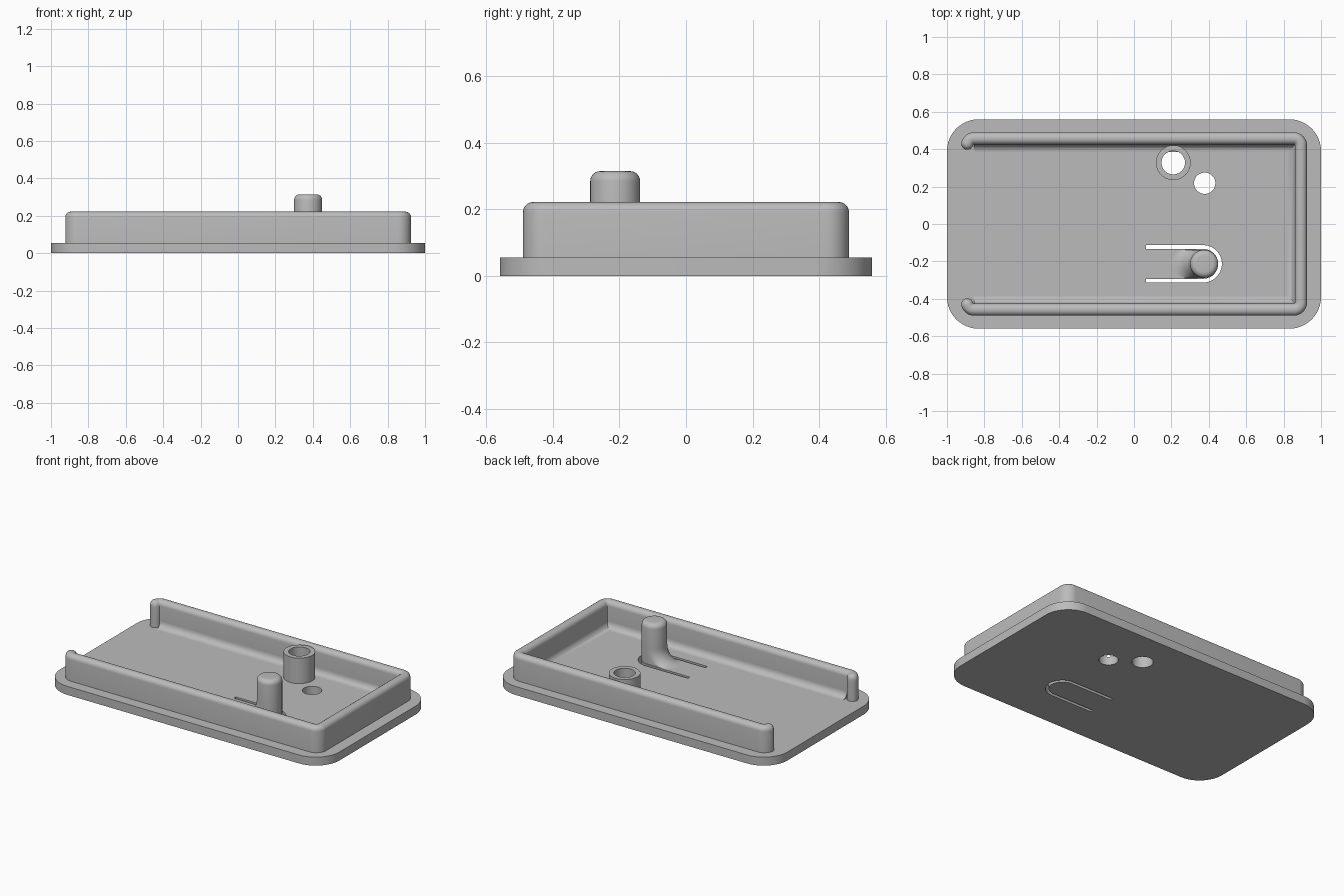
import bpy, bmesh, math
from mathutils import Vector

if "Cube" in bpy.data.objects:
    bpy.data.objects.remove(bpy.data.objects["Cube"])

grey = bpy.data.materials.new("light_grey")
grey.diffuse_color = (0.5, 0.5, 0.5, 1)
grey.use_nodes = True
grey.node_tree.nodes["Principled BSDF"].inputs["Base Color"].default_value = grey.diffuse_color
FLOOR, TOP = 0.055, 0.222


def arc(cx, cy, r, a0, a1, n):
    return [(cx + r * math.cos(math.radians(a0 + (a1 - a0) * i / n)),
             cy + r * math.sin(math.radians(a0 + (a1 - a0) * i / n))) for i in range(n + 1)]


def circle(cx, cy, r, n=48):
    return arc(cx, cy, r, 0, 360, n)[:-1]


def smooth(ob):
    bpy.ops.object.select_all(action='DESELECT')
    ob.select_set(True)
    bpy.context.view_layer.objects.active = ob
    bpy.ops.object.shade_smooth_by_angle(angle=math.radians(35))


def finish(name, bm):
    bmesh.ops.remove_doubles(bm, verts=bm.verts, dist=1e-5)
    bmesh.ops.recalc_face_normals(bm, faces=bm.faces)
    me = bpy.data.meshes.new(name)
    bm.to_mesh(me)
    bm.free()
    me.materials.append(grey)
    ob = bpy.data.objects.new(name, me)
    bpy.context.collection.objects.link(ob)
    smooth(ob)


def slab(name, loops, z0, z1):
    """Flat plate from an outline and holes, extruded from z0 to z1."""
    cu = bpy.data.curves.new(name, 'CURVE')
    cu.dimensions, cu.fill_mode, cu.extrude = '2D', 'BOTH', (z1 - z0) / 2
    for pts in loops:
        sp = cu.splines.new('POLY')
        sp.points.add(len(pts) - 1)
        for p, (x, y) in zip(sp.points, pts):
            p.co = (x, y, 0, 1)
        sp.use_cyclic_u = True
    tmp = bpy.data.objects.new(name + "_outline", cu)
    bpy.context.collection.objects.link(tmp)
    bpy.context.view_layer.update()
    bm = bmesh.new()
    bm.from_mesh(tmp.to_mesh())
    tmp.to_mesh_clear()
    bpy.data.objects.remove(tmp)
    bmesh.ops.translate(bm, verts=bm.verts, vec=(0, 0, (z0 + z1) / 2))
    finish(name, bm)


def loft(name, rings):
    bm = bmesh.new()
    vs = [[bm.verts.new(p) for p in ring] for ring in rings]
    n = len(vs[0])
    for a, b in zip(vs, vs[1:]):
        for i in range(n):
            bm.faces.new((a[i], a[(i + 1) % n], b[(i + 1) % n], b[i]))
    bm.faces.new(vs[0])
    bm.faces.new(vs[-1])
    finish(name, bm)


def sweep(name, path, profile, cap=0):
    """Sweep (offset, z) profile along a mitred path; cap rounds the ends."""
    pts = [Vector(p) for p in path]
    dirs = [(b - a).normalized() for a, b in zip(pts, pts[1:])]
    rings = []

    def ring(p, nrm, k):
        return [(p.x + nrm.x * d * k, p.y + nrm.y * d * k,
                 z - (1 - k) * 0.03 * (z > 0.15)) for d, z in profile]

    def end(p, t, out):
        nrm = Vector((-t.y, t.x))
        return [ring(p + out * cap * math.sin(a), nrm, math.cos(a))
                for a in (math.radians(x) for x in (15, 30, 45, 60, 75, 87))]
    if cap:
        rings += end(pts[0], dirs[0], -dirs[0])[::-1]
    for i, p in enumerate(pts):
        t1, t2 = dirs[max(i - 1, 0)], dirs[min(i, len(dirs) - 1)]
        n1, n2 = Vector((-t1.y, t1.x)), Vector((-t2.y, t2.x))
        rings.append(ring(p, (n1 + n2) / (1 + n1.dot(n2)), 1))
    if cap:
        rings += end(pts[-1], dirs[-1], dirs[-1])
    loft(name, rings)


# Base plate with two round holes and the U-shaped spring slot
px, py = 0.375, -0.213
outline = (arc(0.83, 0.39, 0.17, 0, 90, 12) + arc(-0.83, 0.39, 0.17, 90, 180, 12)
           + arc(-0.83, -0.39, 0.17, 180, 270, 12) + arc(0.83, -0.39, 0.17, 270, 360, 12))
slot = ([(0.065, py - 0.1)] + arc(px - 0.005, py, 0.1, -90, 90, 24) + [(0.065, py + 0.1)]
        + [(0.065, py + 0.08)] + arc(px - 0.005, py, 0.08, 90, -90, 24) + [(0.065, py - 0.08)])
slab("base_plate", [outline, circle(0.21, 0.328, 0.063), circle(0.378, 0.218, 0.057), slot], 0, FLOOR)

# Hollow screw boss
slab("screw_boss", [circle(0.21, 0.328, 0.093), circle(0.21, 0.328, 0.063)], FLOOR - 0.003, 0.22)

# Rim wall with rounded top, open on the left side
cx, cy, r, h = 0.855, 0.42, 0.0375, 0.0325
rim_path = (arc(-cx, cy, r, 165, 90, 8) + arc(cx, cy, r, 90, 0, 8)
            + arc(cx, -cy, r, 0, -90, 8) + arc(-cx, -cy, r, -90, -165, 8))
f = 0.03
rim_profile = ([(h, 0.05)] + arc(h - f, TOP - f, f, 0, 90, 6)
               + arc(f - h, TOP - f, f, 90, 180, 6) + [(-h, 0.05)])
sweep("rim_wall", rim_path, rim_profile, cap=h)

# Concave fillet along the foot of the rim, inside
c = 0.04
cove = [(0.01, 0.05), (0.01, FLOOR + c)] + arc(-c, FLOOR + c, c, 0, -90, 8) + [(-c, 0.05)]
sweep("rim_fillet", [(-cx, 0.425), (0.861, 0.425), (0.861, -0.425), (-cx, -0.425)], cove)

# Latch post with rounded top and a curved ramp on its left foot
pr, ramp, top = 0.075, 0.1, 0.315
levels = [(0.05, pr, ramp)]
for i in range(11):
    a = math.radians(90 * i / 10)
    levels.append((FLOOR + ramp * (1 - math.cos(a)), pr, ramp * (1 - math.sin(a))))
levels += [(z, q, 0) for q, z in arc(pr - f, top - f, f, 0, 90, 6)]
rings = []
for z, q, d in levels:
    right = arc(px, py, q, -90, 90, 20)
    left = arc(px - d, py, q, 90, 270, 20)
    if d < 1e-4:
        left = [(x - 2e-5, y) for x, y in left]
    rings.append([(x, y, z) for x, y in right + left])
loft("latch_post", rings)
